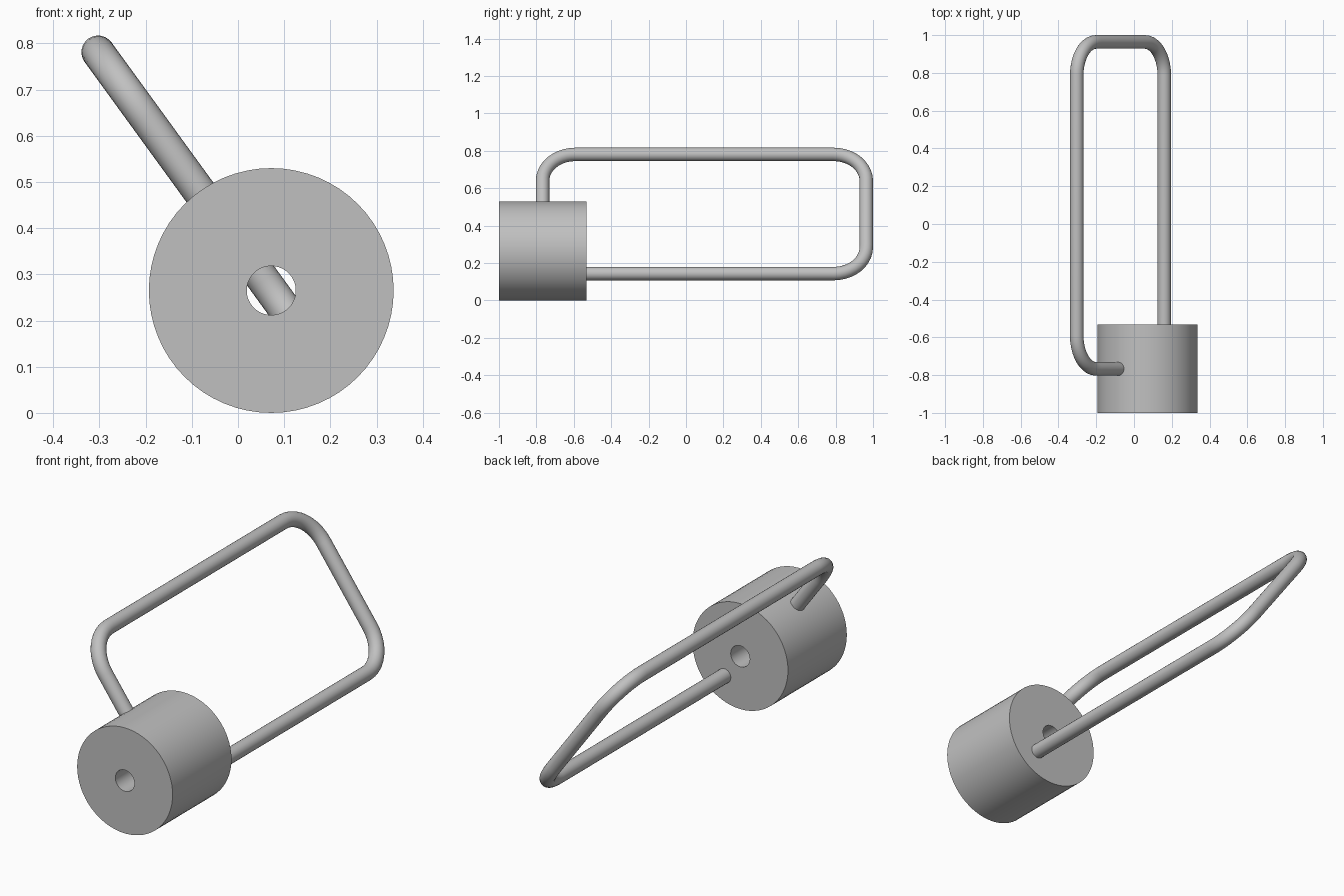
import bpy, bmesh, math
from mathutils import Vector, Matrix

if "Cube" in bpy.data.objects:
    bpy.data.objects.remove(bpy.data.objects["Cube"])

grey = bpy.data.materials.new("plain grey")
grey.use_nodes = True
colour = (0.53, 0.53, 0.53, 1)
grey.diffuse_color = colour
grey.node_tree.nodes["Principled BSDF"].inputs["Base Color"].default_value = colour

AXIS = Vector((0.072, 0, 0.265))
RADIUS, BORE, ROD = 0.265, 0.053, 0.036
FRONT, BACK = -1.0, -0.533


def select_only(obj):
    bpy.ops.object.select_all(action='DESELECT')
    obj.select_set(True)
    bpy.context.view_layer.objects.active = obj


# Drum with a through bore: a rectangle spun about its axis
bm = bmesh.new()
section = [(BORE, FRONT), (RADIUS, FRONT), (RADIUS, BACK), (BORE, BACK)]
verts = [bm.verts.new(AXIS + Vector((r, y, 0))) for r, y in section]
edges = [bm.edges.new((verts[i], verts[(i + 1) % 4])) for i in range(4)]
bmesh.ops.spin(bm, geom=verts + edges, cent=AXIS, axis=(0, 1, 0),
               angle=math.tau, steps=64, use_merge=True)
bmesh.ops.remove_doubles(bm, verts=bm.verts, dist=0.0001)
bmesh.ops.recalc_face_normals(bm, faces=bm.faces)
mesh = bpy.data.meshes.new("drum")
bm.to_mesh(mesh)
bm.free()
drum = bpy.data.objects.new("drum", mesh)
bpy.context.collection.objects.link(drum)
mesh.materials.append(grey)
select_only(drum)
bpy.ops.object.shade_smooth_by_angle(angle=math.radians(30))

# Bent rod: a path in a tilted plane through the drum axis, with round corners
up = Vector((-0.375, 0, 0.516)).normalized()
HIGH, LOW, BEND = 0.638, -0.150, 0.175
NEAR, FAR = -0.767, 0.964


def on_plane(height, y):
    return AXIS + up * height + Vector((0, y, 0))


def corner(point, before, after, steps=10):
    a, b = (before - point).normalized(), (after - point).normalized()
    centre = point + (a + b) * BEND
    angles = [math.pi / 2 * i / steps for i in range(steps + 1)]
    return [centre - b * BEND * math.cos(t) - a * BEND * math.sin(t) for t in angles]


stops = [on_plane(0.2, NEAR), on_plane(HIGH, NEAR), on_plane(HIGH, FAR),
         on_plane(LOW, FAR), on_plane(LOW, BACK - 0.02)]
path = [stops[0]]
for before, point, after in zip(stops, stops[1:], stops[2:]):
    path += corner(point, before, after)
path.append(stops[-1])

curve = bpy.data.curves.new("bent_rod", 'CURVE')
curve.dimensions = '3D'
curve.bevel_depth = ROD
curve.bevel_resolution = 10
curve.use_fill_caps = True
spline = curve.splines.new('POLY')
spline.points.add(len(path) - 1)
for p, co in zip(spline.points, path):
    p.co = (*co, 1)
curve.materials.append(grey)
rod = bpy.data.objects.new("bent_rod", curve)
bpy.context.collection.objects.link(rod)
select_only(rod)
bpy.ops.object.convert(target='MESH')
bpy.ops.object.shade_smooth_by_angle(angle=math.radians(30))
